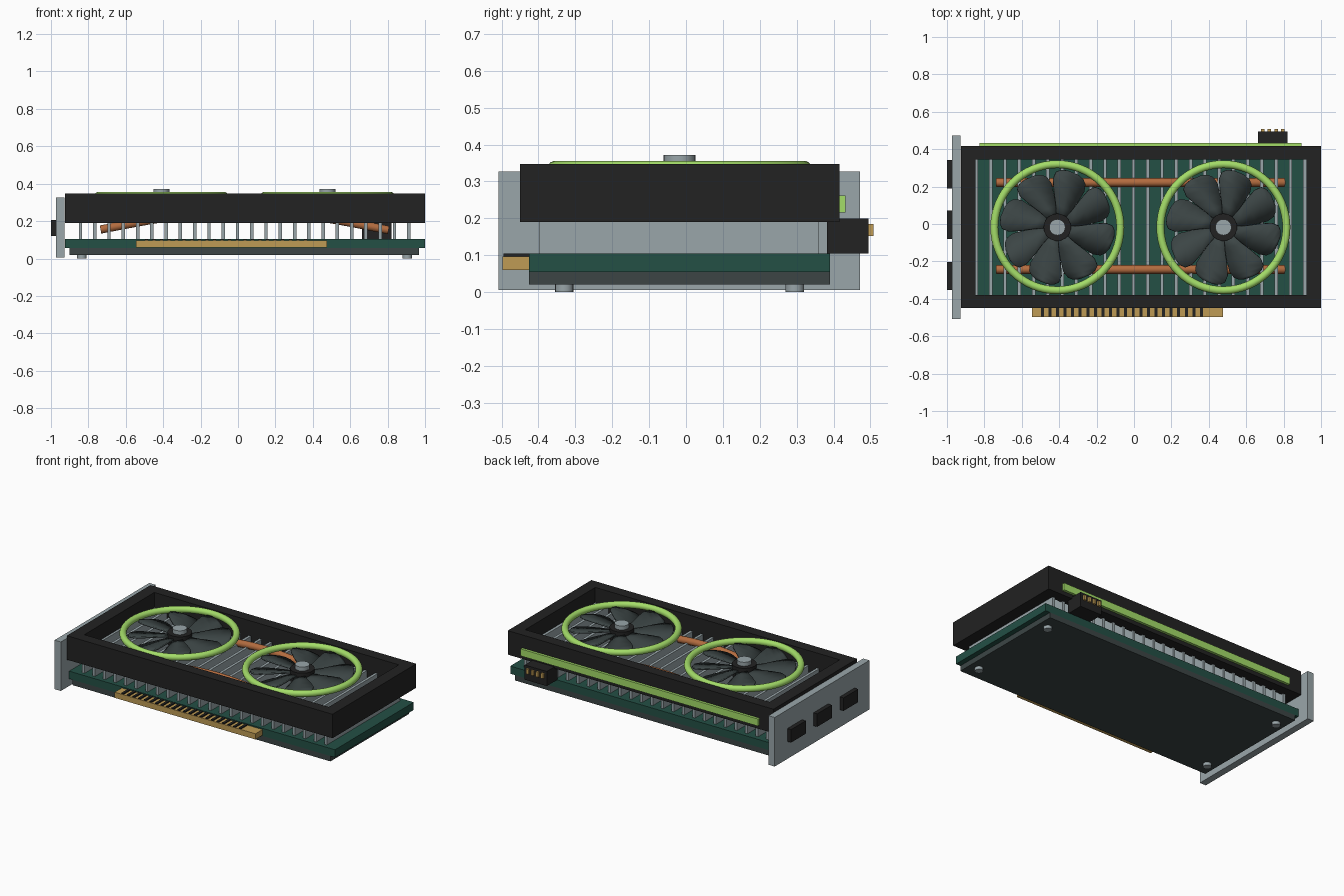
import bpy, bmesh, math
from mathutils import Vector

cube = bpy.data.objects.get("Cube")
if cube:
    bpy.data.objects.remove(cube, do_unlink=True)


def material(name, r, g, b):
    m = bpy.data.materials.new(name)
    m.use_nodes = True
    m.diffuse_color = (r, g, b, 1)
    m.node_tree.nodes["Principled BSDF"].inputs["Base Color"].default_value = (r, g, b, 1)
    return m


black = material("black plastic", 0.016, 0.016, 0.016)
steel = material("brushed steel", 0.32, 0.38, 0.40)
board_green = material("board green", 0.017, 0.08, 0.06)
charcoal = material("charcoal", 0.045, 0.06, 0.06)
lime = material("lime glow", 0.37, 0.72, 0.14)
gold = material("contact gold", 0.52, 0.33, 0.09)
copper = material("copper", 0.45, 0.15, 0.05)

MID_Y = -0.0175


def finish(name, bm, mat, smooth=False):
    bmesh.ops.recalc_face_normals(bm, faces=bm.faces)
    mesh = bpy.data.meshes.new(name)
    bm.to_mesh(mesh)
    bm.free()
    mesh.materials.append(mat)
    ob = bpy.data.objects.new(name, mesh)
    bpy.context.collection.objects.link(ob)
    if smooth:
        bpy.ops.object.select_all(action='DESELECT')
        bpy.context.view_layer.objects.active = ob
        ob.select_set(True)
        bpy.ops.object.shade_smooth_by_angle(angle=math.radians(40))
    return ob


def box(name, mat, x, y, z):
    """Box from (min, max) pairs."""
    bm = bmesh.new()
    bmesh.ops.create_cube(bm, size=1)
    for v in bm.verts:
        v.co = Vector([(p[0] + p[1]) / 2 + c * (p[1] - p[0]) for c, p in zip(v.co, (x, y, z))])
    return finish(name, bm, mat)


def disc(name, mat, x, y, z, radius, sides=32):
    """Upright cylinder between two heights."""
    bm = bmesh.new()
    bmesh.ops.create_cone(bm, cap_ends=True, segments=sides, radius1=radius,
                          radius2=radius, depth=z[1] - z[0])
    bmesh.ops.translate(bm, verts=bm.verts, vec=(x, y, (z[0] + z[1]) / 2))
    return finish(name, bm, mat, True)


def frame(name, mat, x, y, z, wall_x, wall_y):
    """Open rectangular frame."""
    bm = bmesh.new()

    def loop(ix, iy, h):
        return [bm.verts.new(p) for p in ((x[0] + ix, y[0] + iy, h), (x[1] - ix, y[0] + iy, h),
                                          (x[1] - ix, y[1] - iy, h), (x[0] + ix, y[1] - iy, h))]
    loops = [loop(0, 0, z[0]), loop(0, 0, z[1]),
             loop(wall_x, wall_y, z[1]), loop(wall_x, wall_y, z[0])]
    for a, b in zip(loops, loops[1:] + loops[:1]):
        for i in range(4):
            j = (i + 1) % 4
            bm.faces.new((a[i], a[j], b[j], b[i]))
    return finish(name, bm, mat)


def torus(name, mat, x, y, z, major, minor, n=64, m=14):
    bm = bmesh.new()
    rings = []
    for i in range(n):
        a = math.tau * i / n
        ring = []
        for k in range(m):
            t = math.tau * k / m
            r = major + minor * math.cos(t)
            ring.append(bm.verts.new((x + r * math.cos(a), y + r * math.sin(a),
                                      z + minor * math.sin(t))))
        rings.append(ring)
    for i in range(n):
        a, b = rings[i], rings[(i + 1) % n]
        for k in range(m):
            j = (k + 1) % m
            bm.faces.new((a[k], b[k], b[j], a[j]))
    return finish(name, bm, mat, True)


# Circuit board, backplate and its screws
box("circuit_board", board_green, (-0.925, 1.0), (-0.425, 0.39), (0.055, 0.105))
box("backplate", charcoal, (-0.9, 0.967), (-0.425, 0.39), (0.02, 0.055))
for sx in (-0.835, 0.905):
    for sy in (-0.33, 0.295):
        disc("backplate_screw", steel, sx, sy, (0, 0.022), 0.025, 16)

# Edge connector with dark gaps between the contacts
box("edge_connector", gold, (-0.545, 0.475), (-0.498, -0.42), (0.06, 0.097))
for i in range(22):
    cx = -0.49 + i * 0.0405
    box("contact_gap", black, (cx - 0.008, cx + 0.008), (-0.495, -0.42), (0.095, 0.104))

# Heatsink fins
for i in range(24):
    cx = -0.842 + i * 0.0763
    box("heatsink_fin", steel, (cx - 0.009, cx + 0.009), (-0.398, 0.36), (0.105, 0.248))

# Arched heat pipes
for py in (0.222, -0.243):
    curve = bpy.data.curves.new("heat_pipe", 'CURVE')
    curve.dimensions = '3D'
    curve.bevel_depth = 0.023
    curve.bevel_resolution = 3
    curve.use_fill_caps = True
    path = curve.splines.new('BEZIER')
    points = [(-0.735, 0.155), (0.035, 0.258), (0.805, 0.152)]
    path.bezier_points.add(len(points) - 1)
    for bp, (px, pz) in zip(path.bezier_points, points):
        bp.co = (px, py, pz)
        reach = 0.25
        rise = 0.19 * reach * (-1 if px > 0.1 else 1 if px < -0.1 else 0)
        bp.handle_left = (px - reach, py, pz - rise)
        bp.handle_right = (px + reach, py, pz + rise)
    curve.materials.append(copper)
    bpy.context.collection.objects.link(bpy.data.objects.new("heat_pipe", curve))

# Shroud and side light strip
frame("shroud", black, (-0.925, 1.0), (-0.45, 0.416), (0.19, 0.347), 0.077, 0.071)
box("light_strip", lime, (-0.825, 0.895), (0.41, 0.433), (0.216, 0.262))


# Fans: lime rim, hub, cap and pitched blades
def fan_blades(x, y, z, count=8):
    # radius, half width, sweep of each blade row
    rows = [(0.055, 0.028, 0), (0.11, 0.045, 0.01), (0.17, 0.07, 0.02), (0.23, 0.09, 0.03),
            (0.27, 0.085, 0.035), (0.29, 0.065, 0.035), (0.302, 0.03, 0.035)]
    bm = bmesh.new()
    for b in range(count):
        a = math.tau * (b + 0.5) / count
        out = Vector((math.cos(a), math.sin(a), 0))
        side = Vector((-out.y, out.x, 0))
        grid = []
        for r, half, sweep in rows:
            grid.append([bm.verts.new(Vector((x, y, z + s * half * 0.25)) + out * r
                                      + side * (sweep + s * half)) for s in (-1, 0, 1)])
        for p, q in zip(grid, grid[1:]):
            for k in range(2):
                bm.faces.new((p[k], q[k], q[k + 1], p[k + 1]))
    ob = finish("fan_blades", bm, charcoal, True)
    thick = ob.modifiers.new("thickness", 'SOLIDIFY')
    thick.thickness = 0.01
    thick.offset = 0


for fx in (-0.41, 0.478):
    torus("fan_rim", lime, fx, MID_Y, 0.335, 0.337, 0.021)
    disc("fan_hub", black, fx, MID_Y, (0.27, 0.345), 0.073)
    disc("fan_cap", steel, fx, MID_Y, (0.34, 0.371), 0.043, 24)
    fan_blades(fx, MID_Y, 0.315)

# Mounting bracket with display ports
box("bracket", steel, (-0.973, -0.928), (-0.508, 0.472), (0.006, 0.327))
for py in (-0.278, -0.005, 0.265):
    box("display_port", black, (-1.0, -0.96), (py - 0.076, py + 0.076), (0.12, 0.205))

# Power socket and pins
box("power_socket", black, (0.662, 0.822), (0.382, 0.495), (0.104, 0.2))
for i in range(4):
    cx = 0.688 + i * 0.036
    box("power_pin", gold, (cx - 0.009, cx + 0.009), (0.48, 0.508), (0.152, 0.184))
